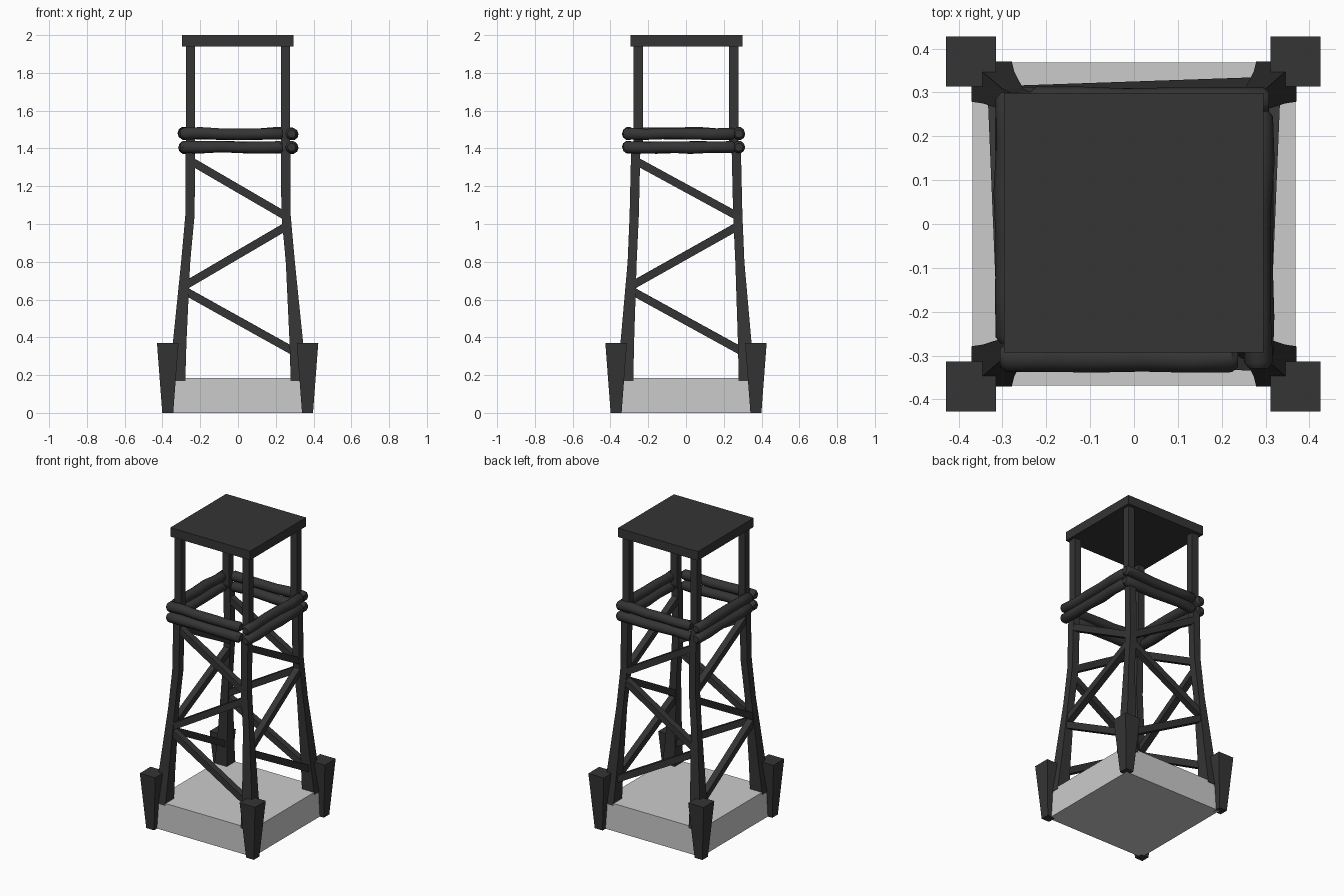
import bpy, bmesh, math, random
from mathutils import Vector

if "Cube" in bpy.data.objects:
    bpy.data.objects.remove(bpy.data.objects["Cube"])

random.seed(4)
dark = bpy.data.materials.new("dark_timber")
dark.diffuse_color = (0.035, 0.035, 0.035, 1)
dark.use_nodes = True
dark.node_tree.nodes["Principled BSDF"].inputs["Base Color"].default_value = dark.diffuse_color


def loft(name, rings, mat=dark):
    """Skin a list of equal-length vertex rings and cap both ends."""
    bm = bmesh.new()
    rows = [[bm.verts.new(p) for p in ring] for ring in rings]
    n = len(rows[0])
    for a, b in zip(rows, rows[1:]):
        for i in range(n):
            j = (i + 1) % n
            bm.faces.new((a[i], a[j], b[j], b[i]))
    bm.faces.new(rows[0][::-1])
    bm.faces.new(rows[-1])
    bmesh.ops.recalc_face_normals(bm, faces=bm.faces)
    me = bpy.data.meshes.new(name)
    bm.to_mesh(me)
    bm.free()
    if mat:
        me.materials.append(mat)
    ob = bpy.data.objects.new(name, me)
    bpy.context.collection.objects.link(ob)
    return ob


def square(cx, cy, z, h):
    return [(cx - h, cy - h, z), (cx + h, cy - h, z), (cx + h, cy + h, z), (cx - h, cy + h, z)]


def beam(name, a, b, w):
    """Square beam between two points."""
    a, b = Vector(a), Vector(b)
    d = (b - a).normalized()
    side = d.cross(Vector((0, 0, 1))).normalized() * w / 2
    up = side.cross(d).normalized() * w / 2
    corners = [side + up, side - up, -side - up, -side + up]
    return loft(name, [[p + c for c in corners] for p in (a, b)])


def log(name, a, b, r=0.033, sides=10):
    """Slightly crooked round log with chamfered ends."""
    a, b = Vector(a), Vector(b)
    d = (b - a).normalized()
    u, v = d.cross(Vector((0, 0, 1))), Vector((0, 0, 1))
    rings = []
    for t, s in ((0, .65), (.025, 1), (.2, 1), (.4, 1), (.6, 1), (.8, 1), (.975, 1), (1, .65)):
        k = 0.004 if .1 < t < .9 else 0
        c = a.lerp(b, t) + u * random.uniform(-k, k) + v * random.uniform(-k, k)
        rr = r * s * (random.uniform(.92, 1.05) if k else 1)
        rings.append([c + (u * math.cos(q) + v * math.sin(q)) * rr
                      for q in (2 * math.pi * i / sides for i in range(sides))])
    ob = loft(name, rings)
    bpy.context.view_layer.objects.active = ob
    ob.select_set(True)
    bpy.ops.object.shade_smooth_by_angle(angle=math.radians(40))
    ob.select_set(False)


# Stone base and roof slab
loft("base", [square(0, 0, 0, .368), square(0, 0, .185, .368)], None)
loft("roof", [square(-.001, .003, 1.94, .296), square(-.001, .003, 2, .296)])

# Leg profile: height, x centre, y centre, half width
LEG = [(.17, .325, .325, .046), (.37, .309, .311, .036), (.8, .277, .285, .024),
       (1.05, .254, .274, .0245), (1.4, .252, .266, .0245), (1.43, .252, .253, .0245),
       (1.95, .252, .253, .0245)]


def leg_at(z):
    for p, q in zip(LEG, LEG[1:]):
        if p[0] <= z <= q[0]:
            t = (z - p[0]) / (q[0] - p[0])
            return p[1] + (q[1] - p[1]) * t, p[2] + (q[2] - p[2]) * t


# Corner legs and tapered stone-like corner piers
for sx in (-1, 1):
    for sy in (-1, 1):
        tag = ("front" if sy < 0 else "back") + ("_left" if sx < 0 else "_right")
        loft(tag + "_leg", [square(sx * x, sy * y, z, h) for z, x, y, h in LEG])
        loft(tag + "_pier", [square(sx * .37 - .002, sy * .37, 0, .029),
                             square(sx * .37 - .002, sy * .37, .37, .057)])

# Zigzag braces on all four sides
ZIG = [(-1, 1.335, 1, 1.04), (1, .99, -1, .67), (-1, .65, 1, .315)]
for s in (-1, 1):
    for i, (s0, z0, s1, z1) in enumerate(ZIG):
        (x0, y0), (x1, y1) = leg_at(z0), leg_at(z1)
        beam(("front" if s < 0 else "back") + f"_brace_{i}",
             (s0 * x0, s * y0, z0), (s1 * x1, s * y1, z1), .042)
        beam(("left" if s < 0 else "right") + f"_brace_{i}",
             (s * x0, s0 * y0, z0), (s * x1, s1 * y1, z1), .042)

# Two courses of railing logs, overlapping like a pinwheel
for i, z in enumerate((1.407, 1.478)):
    log(f"front_log_{i}", (-.305, -.305, z), (.237, -.305, z))
    log(f"right_log_{i}", (.284, -.33, z), (.284, .26, z))
    log(f"back_log_{i}", (.308, .28, z), (-.237, .28, z))
    log(f"left_log_{i}", (-.283, .3, z), (-.283, -.272, z))
